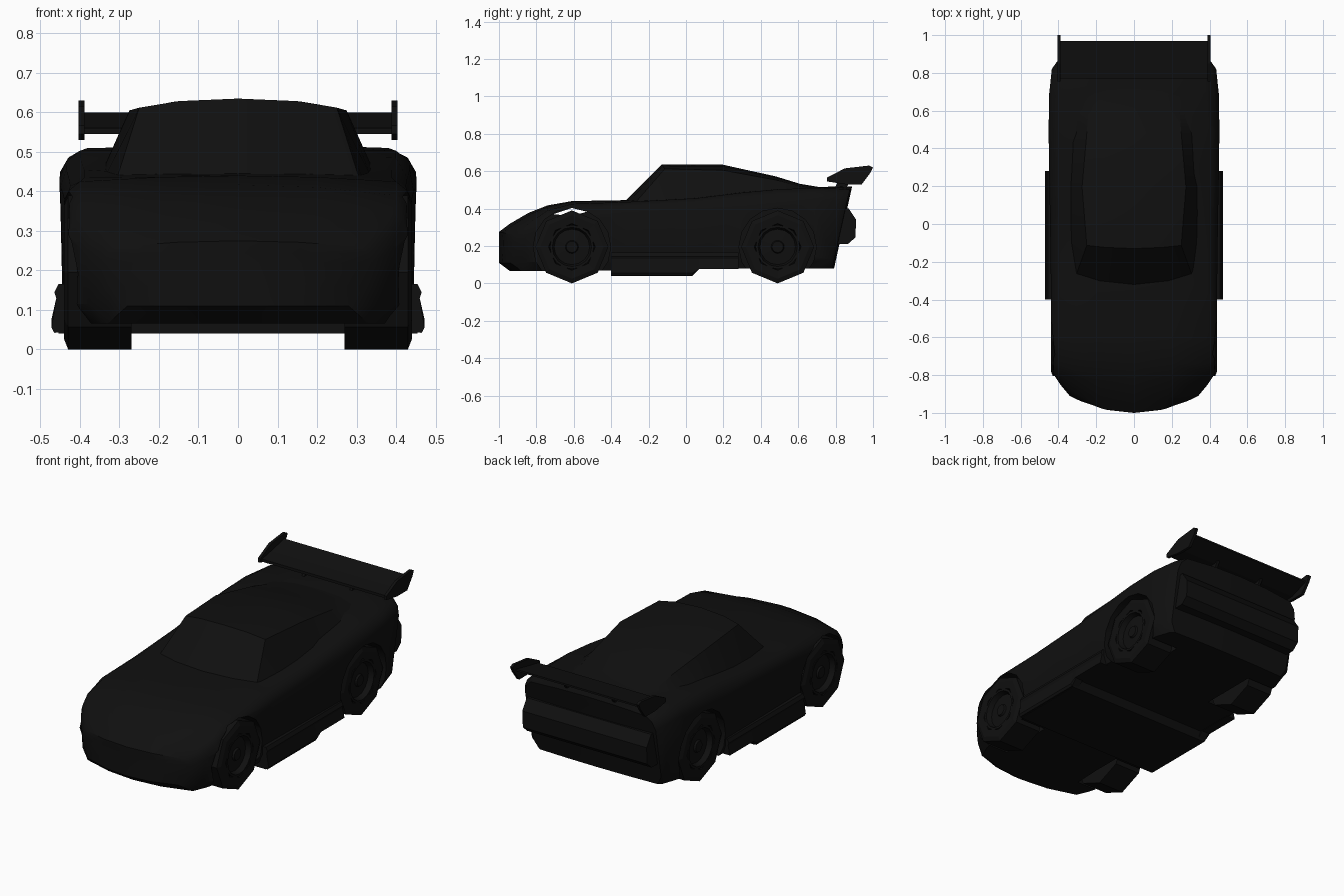
import bpy, bmesh, math

if "Cube" in bpy.data.objects:
    bpy.data.objects.remove(bpy.data.objects["Cube"], do_unlink=True)

black = bpy.data.materials.new("black paint")
black.use_nodes = True
BLACK = (0.005, 0.005, 0.005, 1)
black.diffuse_color = BLACK
black.node_tree.nodes["Principled BSDF"].inputs["Base Color"].default_value = BLACK


def finish(name, bm, smooth=None):
    bmesh.ops.remove_doubles(bm, verts=bm.verts, dist=1e-5)
    bmesh.ops.recalc_face_normals(bm, faces=bm.faces)
    me = bpy.data.meshes.new(name)
    bm.to_mesh(me)
    bm.free()
    me.materials.append(black)
    ob = bpy.data.objects.new(name, me)
    bpy.context.collection.objects.link(ob)
    if smooth:
        smooth_shade(ob, smooth)
    return ob


def activate(ob):
    bpy.ops.object.select_all(action='DESELECT')
    ob.select_set(True)
    bpy.context.view_layer.objects.active = ob


def smooth_shade(ob, degrees):
    activate(ob)
    bpy.ops.object.shade_smooth_by_angle(angle=math.radians(degrees))


def loft(name, sections, smooth):
    """Skin symmetric cross-sections; each is (half outline, y, bow, lean)."""
    bm = bmesh.new()

    def place(sec, x, z):
        half, y, bow, lean = sec
        w = max(p[0] for p in half)
        return bm.verts.new((x, y + bow * (x / w) ** 2 + lean * (z - 0.3), z))

    rings = []
    for sec in sections:
        half = sec[0]
        outline = half + [(-x, z) for x, z in reversed(half[1:-1])]
        rings.append([place(sec, x, z) for x, z in outline])
    for a, b in zip(rings, rings[1:]):
        for i in range(len(a)):
            j = (i + 1) % len(a)
            bm.faces.new((a[i], a[j], b[j], b[i]))
    # gridded end caps so bowed ends stay rounded
    for sec in (sections[0], sections[-1]):
        half = sec[0]
        for s in (1, -1):
            rows = [[place(sec, s * x * f, z) for f in (0, 0.5, 1)] for x, z in half[2:-2]]
            for a, b in zip(rows, rows[1:]):
                for i in (0, 1):
                    bm.faces.new((a[i], a[i + 1], b[i + 1], b[i]))
            c, m, e = rows[-1]
            tm, tc = place(sec, s * half[-2][0], half[-2][1]), place(sec, 0, half[-1][1])
            bm.faces.new((c, m, tm, tc))
            bm.faces.new((m, e, tm))
    return finish(name, bm, smooth)


def prism(name, pts, x0, x1):
    """Extrude a y-z outline from x0 to x1."""
    bm = bmesh.new()
    a = [bm.verts.new((x0, y, z)) for y, z in pts]
    b = [bm.verts.new((x1, y, z)) for y, z in pts]
    bm.faces.new(a)
    bm.faces.new(b)
    for i in range(len(a)):
        j = (i + 1) % len(a)
        bm.faces.new((a[i], a[j], b[j], b[i]))
    return finish(name, bm)


def lathe(name, profile, segs, y, z, side, smooth=None):
    """Spin (radius, x) points about a wheel axle; bottom point is a vertex."""
    bm = bmesh.new()
    rings = []
    for r, x in profile:
        rings.append([bm.verts.new((side * x, y + r * math.sin(t), z - r * math.cos(t)))
                      for t in (2 * math.pi * k / segs for k in range(segs))])
    for a, b in zip(rings, rings[1:]):
        for i in range(segs):
            j = (i + 1) % segs
            bm.faces.new((a[i], a[j], b[j], b[i]))
    bm.faces.new(rings[0])
    bm.faces.new(rings[-1])
    return finish(name, bm, smooth)


def circle(y, z, r, n):
    return [(y + r * math.sin(2 * math.pi * k / n), z - r * math.cos(2 * math.pi * k / n))
            for k in range(n)]


# Body: y, bow, lean, floor z, floor x, widest x, z, shoulder x, z, centre z
BODY = [
    (-1.00, .09, 0, .11, .28, .34, .22, .31, .26, .275),
    (-.94, .09, 0, .065, .33, .39, .25, .35, .30, .32),
    (-.84, .05, 0, .065, .36, .43, .29, .39, .35, .378),
    (-.74, 0, 0, .065, .38, .437, .32, .40, .39, .417),
    (-.61, 0, 0, .07, .40, .44, .37, .40, .425, .44),
    (-.32, 0, 0, .07, .42, .44, .38, .39, .435, .445),
    (.05, 0, 0, .08, .43, .445, .40, .39, .455, .458),
    (.30, 0, 0, .08, .43, .45, .41, .40, .485, .49),
    (.49, 0, 0, .08, .43, .452, .43, .40, .503, .505),
    (.68, 0, 0, .08, .42, .45, .45, .38, .51, .513),
    (.80, 0, .15, .08, .39, .435, .44, .38, .505, .52),
    (.84, -.01, .22, .08, .37, .41, .42, .36, .50, .517),
]
sections = []
for y, bow, lean, z0, xb, xw, zw, xs, zs, zc in BODY:
    half = [(0, z0), (xb / 2, z0), (xb, z0), (xb + .75 * (xw - xb), z0 + .05), (xw, zw),
            (xs + .7 * (xw - xs), zw + .6 * (zs - zw)), (xs, zs),
            (xs / 2, zs + .75 * (zc - zs)), (0, zc)]
    sections.append((half, y, bow, lean))
body = loft("body_shell", sections, None)

# Wheel wells and the open slot above the front wheels
WHEELS = {"front": -.61, "rear": .49}
cutters = [prism("slot_cutter", [(-.71, .37), (-.61, .403), (-.53, .383), (-.61, .36)], -.6, .6)]
for y in WHEELS.values():
    for s in (1, -1):
        cutters.append(prism("well_cutter", circle(y, .195, .207, 16), s * .25, s * .6))
activate(body)
for c in cutters:
    c.hide_render = True
    mod = body.modifiers.new("cut", 'BOOLEAN')
    mod.operation, mod.solver, mod.object = 'DIFFERENCE', 'EXACT', c
    bpy.ops.object.modifier_apply(modifier=mod.name)
for c in cutters:
    bpy.data.objects.remove(c, do_unlink=True)
smooth_shade(body, 35)

# Cabin: y, bow, base x, base z, roof edge x, z, centre z
CABIN = [
    (-.32, .06, .32, .42, .305, .438, .446),
    (-.13, .03, .335, .44, .25, .612, .635),
    (.195, 0, .34, .46, .275, .605, .635),
    (.48, 0, .33, .48, .25, .553, .572),
    (.61, 0, .32, .49, .24, .52, .532),
    (.72, 0, .30, .49, .24, .505, .514),
]
loft("cabin", [([(0, zb), (xb / 2, zb), (xb, zb), (xe, ze), (xe * .6, ze + .72 * (zc - ze)), (0, zc)],
                y, bow, 0) for y, bow, xb, zb, xe, ze, zc in CABIN], 25)

# Floor tray and rear bumper
prism("floor_tray", [(-.40, .04), (.035, .04), (.06, .085), (-.40, .085)], -.455, .455)
prism("rear_bumper", [(.78, .21), (.865, .21), (.905, .245), (.91, .34), (.87, .40), (.78, .40)],
      -.39, .39)

# Wing
prism("wing_blade", [(.77, .545), (.86, .55), (.97, .59), (.97, .60), (.85, .575), (.77, .56)],
      -.39, .39)

for s, label in ((1, "left"), (-1, "right")):
    prism(label + "_wing_endplate",
          [(.755, .545), (.85, .53), (.94, .53), (.985, .59), (1.0, .62), (.98, .63),
           (.85, .615), (.755, .567)], s * .388, s * .404)
    prism(label + "_wing_strut", [(.79, .50), (.85, .50), (.89, .565), (.82, .56)],
          s * .142, s * .158)

    # Side skirt: x-z outline running along the sill
    bm = bmesh.new()
    outline = [(.42, .045), (.465, .042), (.472, .055), (.46, .13), (.465, .145), (.455, .165), (.42, .165)]
    ends = []
    for y, lift in ((-.40, 0), (.035, 0), (.07, .035), (.28, .035)):
        ends.append([bm.verts.new((s * x, y, max(z, .042 + lift))) for x, z in outline])
    for a, b in zip(ends, ends[1:]):
        for i in range(len(a)):
            j = (i + 1) % len(a)
            bm.faces.new((a[i], a[j], b[j], b[i]))
    bm.faces.new(ends[0])
    bm.faces.new(ends[-1])
    finish(label + "_side_skirt", bm)

    # Wheels: tyre with dished rim
    for axle, y in WHEELS.items():
        lathe(f"{axle}_{label}_tyre",
              [(.12, .27), (.195, .27), (.195, .43), (.17, .44), (.125, .437), (.12, .40)],
              8, y, .195, s)
        lathe(f"{axle}_{label}_rim",
              [(.105, .38), (.118, .38), (.118, .437), (.105, .437), (.095, .408), (.035, .415), (.03, .425)],
              16, y, .195, s, 30)
